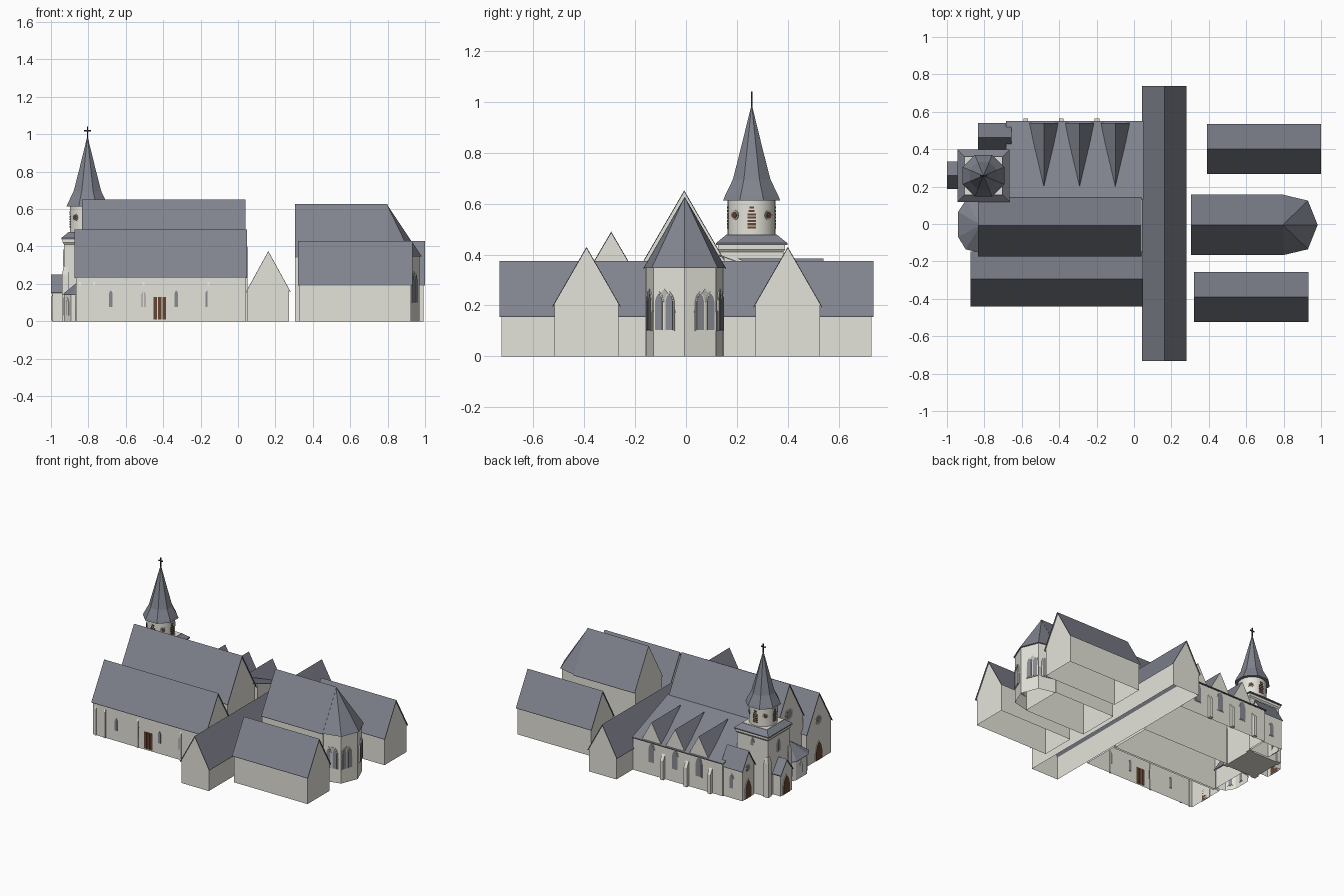
import bpy, bmesh
from math import sin, cos, pi, radians, atan2, sqrt
from mathutils import Vector

cube = bpy.data.objects.get("Cube")
if cube:
    bpy.data.objects.remove(cube, do_unlink=True)


def material(name, r, g, b):
    m = bpy.data.materials.new(name)
    m.use_nodes = True
    m.diffuse_color = (r, g, b, 1)
    m.node_tree.nodes["Principled BSDF"].inputs["Base Color"].default_value = (r, g, b, 1)
    return m


STONE = material("pale stone", 0.78, 0.77, 0.7)
TRIM = material("grey stone trim", 0.5, 0.49, 0.44)
SLATE = material("blue grey slate", 0.215, 0.225, 0.27)
GLASS = material("window glass", 0.25, 0.26, 0.3)
WOOD = material("brown wood", 0.13, 0.06, 0.035)
IRON = material("dark iron", 0.03, 0.03, 0.035)


def mesh(name, verts, faces, *mats):
    bm = bmesh.new()
    vs = [bm.verts.new(v) for v in verts]
    for f in faces:
        bm.faces.new([vs[i] for i in f])
    bmesh.ops.recalc_face_normals(bm, faces=bm.faces)
    me = bpy.data.meshes.new(name)
    bm.to_mesh(me)
    bm.free()
    for m in mats:
        me.materials.append(m)
    ob = bpy.data.objects.new(name, me)
    bpy.context.collection.objects.link(ob)
    return ob


def loft(name, lower, upper, mat, skip=(), caps=True):
    """Join two matching rings of points, leaving out the skipped sides."""
    n = len(lower)
    faces = [(i, (i + 1) % n, n + (i + 1) % n, n + i) for i in range(n) if i not in skip]
    if caps:
        faces += [tuple(range(n)), tuple(range(n, 2 * n))]
    return mesh(name, lower + upper, faces, mat)


def prism(name, profile, a0, a1, axis, mat, skip=()):
    """Extrude a (side, height) profile along x or y."""
    def place(a):
        return [(a, u, z) if axis == "x" else (u, a, z) for u, z in profile]
    return loft(name, place(a0), place(a1), mat, skip)


def house(name, axis, a0, a1, c, hw, ridge, eave, inset=0.008):
    """Hollow gabled walls, open below, under a thin overhanging roof."""
    t = 0.006
    k = (ridge - eave) / hw
    w = hw - 0.008
    low = ridge - t - k * w
    prism(name + "_walls", [(c - w, 0), (c + w, 0), (c + w, low), (c, ridge - t), (c - w, low)],
          a0 + inset, a1 - inset, axis, STONE, skip=(0, 2, 3))
    prism(name + "_roof", [(c - hw, eave), (c, ridge), (c + hw, eave),
                           (c + hw, eave - t), (c, ridge - t), (c - hw, eave - t)],
          a0, a1, axis, SLATE)


def lathe(name, profile, n, c, mat, turn=0.0):
    """Many-sided turned solid from (radius, height) rings."""
    verts, faces = [], []
    for r, z in profile:
        verts += [(c[0] + r * cos(turn + 2 * pi * i / n), c[1] + r * sin(turn + 2 * pi * i / n), z)
                  for i in range(n)]
    for j in range(len(profile) - 1):
        for i in range(n):
            k = (i + 1) % n
            faces.append((j * n + i, j * n + k, j * n + n + k, j * n + n + i))
    faces += [tuple(range(n)), tuple(range(len(verts) - n, len(verts)))]
    return mesh(name, verts, faces, mat)


def plate(name, outline, pos, deg, mat, t=0.004):
    """Thin flat shape on a wall whose normal points at angle deg."""
    a = radians(deg)
    n, u, p = Vector((cos(a), sin(a), 0)), Vector((-sin(a), cos(a), 0)), Vector(pos)
    flat = [p + u * x + Vector((0, 0, z)) for x, z in outline]
    return loft(name, [v - n * 0.003 for v in flat], [v + n * t for v in flat], mat)


def arch(w, h, dx=0.0):
    s = w / 2
    return [(dx - s, 0), (dx + s, 0), (dx + s, h - w), (dx + s * 0.65, h - w * 0.4), (dx, h),
            (dx - s * 0.65, h - w * 0.4), (dx - s, h - w)]


def rect(w, h):
    return [(-w / 2, 0), (w / 2, 0), (w / 2, h), (-w / 2, h)]


def disc(r):
    return [(r * cos(i * pi / 6), r * sin(i * pi / 6)) for i in range(12)]


def lancet(name, pos, deg, w, h, mat=GLASS):
    plate(name + "_frame", arch(w + 0.012, h + 0.012), pos, deg, STONE, 0.003)
    plate(name + "_pane", arch(w, h), (pos[0], pos[1], pos[2] + 0.004), deg, mat, 0.005)


def rose(name, pos, deg, r, mat):
    plate(name + "_ring", disc(r), pos, deg, TRIM, 0.002)
    plate(name + "_pane", disc(r * 0.65), pos, deg, mat, 0.004)


# Gabled blocks
house("nave", "x", -0.835, 0.04, -0.007, 0.168, 0.652, 0.362)
house("south_aisle", "x", -0.875, 0.048, -0.294, 0.148, 0.49, 0.237)
house("transept", "y", -0.733, 0.737, 0.162, 0.118, 0.375, 0.16)
house("north_chapel", "x", 0.39, 1.0, 0.4, 0.134, 0.43, 0.197)
house("south_chapel", "x", 0.321, 0.932, -0.391, 0.134, 0.43, 0.197)
house("choir", "x", 0.305, 0.8, -0.005, 0.162, 0.627, 0.347, 0.0)
house("north_west_annex", "x", -0.835, -0.655, 0.463, 0.076, 0.345, 0.22)
house("west_porch", "x", -1.0, -0.91, 0.26, 0.073, 0.25, 0.155)


def apse(name, ring, apex, eave, centre, shrink):
    """Polygonal end with a fan-shaped roof; ring is the eaves line."""
    c = Vector(centre)
    wall = [c + (Vector(p) - c) * shrink for p in ring]
    n = len(ring)
    loft(name + "_walls", [(p.x, p.y, 0) for p in wall], [(p.x, p.y, eave) for p in wall],
         STONE, skip=(n - 1,), caps=False)
    verts = [(x, y, eave) for x, y in ring] + [apex]
    faces = [(i, (i + 1) % n, n) for i in range(n)] + [tuple(range(n))]
    mesh(name + "_roof", verts, faces, SLATE)
    return wall


# East apse with paired lancets
east = apse("east_apse", [(0.795, -0.167), (0.93, -0.135), (0.982, -0.005), (0.93, 0.125), (0.795, 0.157)],
            (0.795, -0.005, 0.627), 0.347, (0.795, -0.005), 0.94)
for i, f in enumerate((0.5, 0.35, 0.65, 0.5)):
    a, b = east[i], east[i + 1]
    p = a.lerp(b, f)
    deg = atan2(b.y - a.y, b.x - a.x) * 180 / pi - 90
    plate("apse_window_frame", arch(0.094, 0.165), (p.x, p.y, 0.1), deg, TRIM, 0.003)
    for dx in (-0.022, 0.022):
        plate("apse_window_surround", arch(0.042, 0.155, dx), (p.x, p.y, 0.1), deg, STONE, 0.005)
        plate("apse_window_pane", arch(0.03, 0.143, dx), (p.x, p.y, 0.104), deg, GLASS, 0.007)

# Low west apse on the end of the nave
west = apse("west_apse", [(-0.82, 0.14), (-0.9, 0.125), (-0.94, 0.065), (-0.94, -0.07), (-0.9, -0.135),
                          (-0.82, -0.155)], (-0.82, -0.005, 0.24), 0.142, (-0.82, -0.005), 0.92)
for a, b in zip(west[1:4], west[2:5]):
    p = (a + b) / 2
    deg = atan2(b.y - a.y, b.x - a.x) * 180 / pi + 90
    lancet("west_apse_window", (p.x, p.y, 0.03), deg, 0.024, 0.085)

# North aisle lean-to with dormers, buttresses and lancets
prism("north_aisle_walls", [(0.15, 0), (0.54, 0), (0.54, 0.236), (0.15, 0.388)], -0.675, 0.05, "x",
      STONE, skip=(0, 2, 3))
prism("north_aisle_roof", [(0.13, 0.4), (0.55, 0.242), (0.55, 0.235), (0.13, 0.393)], -0.685, 0.05, "x", SLATE)
for i in range(3):
    x = -0.482 + 0.191 * i
    dormer = mesh("dormer_roof", [(x - 0.08, 0.541, 0.24), (x + 0.08, 0.541, 0.24),
                                  (x, 0.541, 0.385), (x, 0.2, 0.385)],
                  [(0, 1, 2), (1, 3, 2), (0, 2, 3)], SLATE, STONE)
    for f in dormer.data.polygons:
        f.material_index = 1 if f.normal.y > 0.9 else 0
    lancet("north_window", (x, 0.54, 0.09), 90, 0.045, 0.14)
    prism("buttress", [(0.535, 0), (0.563, 0), (0.563, 0.14), (0.535, 0.19)], x - 0.11, x - 0.085, "x", STONE)

# Tower, skirt roof, belfry and spire
T = (-0.805, 0.258)
q = sqrt(2)
lathe("tower_walls", [(0.125 * q, 0), (0.125 * q, 0.41), (0.132 * q, 0.42), (0.132 * q, 0.438)], 4, T, STONE, pi / 4)
lathe("tower_skirt_roof", [(0.14 * q, 0.438), (0.14 * q, 0.445), (0.102 * q, 0.476)], 4, T, SLATE, pi / 4)
lathe("tower_platform", [(0.1 * q, 0.46), (0.1 * q, 0.478)], 4, T, STONE, pi / 4)
belfry = lathe("belfry", [(0.094, 0.47), (0.094, 0.62)], 24, T, STONE)
bpy.context.view_layer.objects.active = belfry
belfry.select_set(True)
bpy.ops.object.shade_smooth_by_angle()
lathe("spire", [(0.121, 0.613), (0.114, 0.63), (0.08, 0.695), (0.048, 0.81), (0.003, 0.98)], 8, T, SLATE, pi / 8)
for k in range(4):
    a = k * pi / 2
    for j in range(7):
        plate("louvre", rect(0.034 if j < 5 else 0.054 - 0.006 * j, 0.008),
              (T[0] + 0.094 * cos(a), T[1] + 0.094 * sin(a), 0.502 + 0.013 * j), k * 90, WOOD, 0.002)
    b = a + pi / 4
    rose("belfry_round_window", (T[0] + 0.093 * cos(b), T[1] + 0.093 * sin(b), 0.555), k * 90 + 45, 0.02, WOOD)
for sx in (-1, 1):
    for sy in (-1, 1):
        lathe("tower_buttress", [(0.026, 0), (0.026, 0.25), (0.016, 0.29)], 4,
              (T[0] + sx * 0.117, T[1] + sy * 0.117), STONE, pi / 4)
lancet("tower_west_window", (-0.93, T[1], 0.29), 180, 0.025, 0.085)
lancet("tower_north_window", (T[0], 0.383, 0.345), 90, 0.022, 0.05)

# Cross
lathe("cross_post", [(0.004, 0.96), (0.004, 1.041)], 4, T, IRON, pi / 4)
prism("cross_arms", [(T[1] - 0.003, 1.015), (T[1] + 0.003, 1.015), (T[1] + 0.003, 1.022), (T[1] - 0.003, 1.022)],
      T[0] - 0.018, T[0] + 0.018, "x", IRON)

# South wall windows, slim buttresses and boarded door
for x in (-0.68, -0.505, -0.33, -0.165):
    plate("south_window", arch(0.02, 0.088), (x, -0.434, 0.077), -90, GLASS)
for x in (-0.845, -0.77, -0.505, -0.158):
    prism("south_buttress", [(-0.43, 0), (-0.441, 0), (-0.441, 0.19), (-0.43, 0.22)],
          x - 0.006, x + 0.006, "x", STONE)
for x in (-0.442, -0.418, -0.394):
    plate("south_door_board", rect(0.018, 0.12), (x, -0.434, 0.01), -90, WOOD)

# West doors and round gable windows
lancet("porch_door", (-0.992, 0.26, 0.0), 180, 0.07, 0.13, WOOD)
lancet("annex_door", (-0.827, 0.465, 0.0), 180, 0.06, 0.13, WOOD)
rose("annex_round_window", (-0.827, 0.465, 0.22), 180, 0.026, GLASS)
lancet("annex_north_window", (-0.74, 0.531, 0.07), 90, 0.03, 0.1)
lancet("aisle_west_door", (-0.867, -0.294, 0.0), 180, 0.07, 0.13, WOOD)
rose("aisle_round_window", (-0.867, -0.294, 0.29), 180, 0.035, GLASS)
rose("nave_round_window", (-0.827, -0.007, 0.43), 180, 0.045, GLASS)
